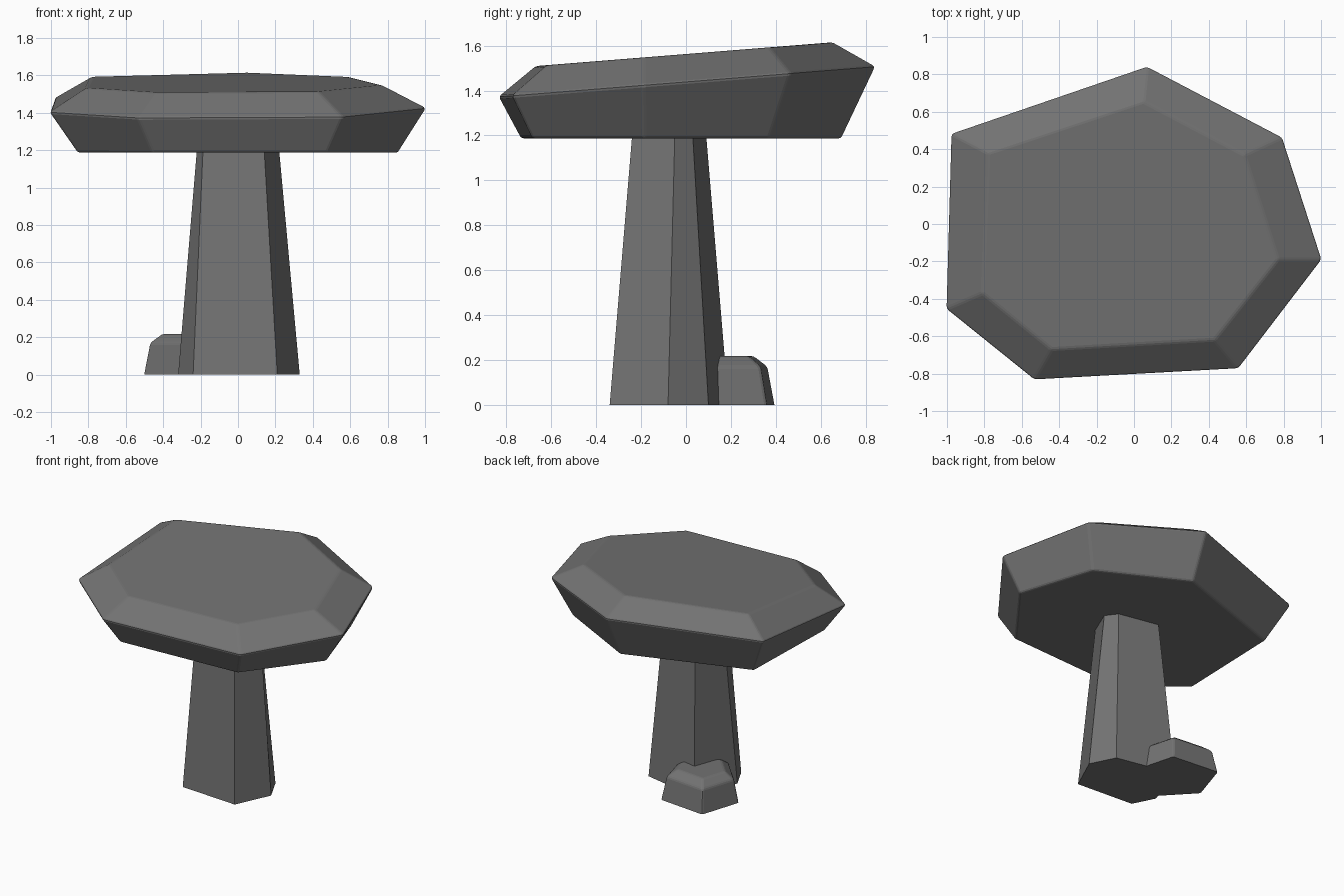
import bpy, bmesh

if "Cube" in bpy.data.objects:
    bpy.data.objects.remove(bpy.data.objects["Cube"])

stone = bpy.data.materials.new("dark_grey_stone")
stone.diffuse_color = (0.17, 0.17, 0.17, 1)
stone.use_nodes = True
stone.node_tree.nodes["Principled BSDF"].inputs["Base Color"].default_value = stone.diffuse_color


def loft(name, rings, bevel=0.0):
    """Closed faceted solid through rings of equal point count (listed bottom up)."""
    bm = bmesh.new()
    loops = [[bm.verts.new(p) for p in ring] for ring in rings]
    n = len(loops[0])
    bm.faces.new(loops[0])
    bm.faces.new(loops[-1])
    for a, b in zip(loops, loops[1:]):
        for i in range(n):
            j = (i + 1) % n
            bm.faces.new((a[i], a[j], b[j], b[i]))
    bmesh.ops.recalc_face_normals(bm, faces=bm.faces[:])
    if bevel:
        # soften every edge except those lying on the ground
        edges = [e for e in bm.edges if max(v.co.z for v in e.verts) > 0.01]
        bmesh.ops.bevel(bm, geom=edges, offset=bevel, offset_type='OFFSET',
                        segments=2, profile=0.5, affect='EDGES', clamp_overlap=True)
    mesh = bpy.data.meshes.new(name)
    bm.to_mesh(mesh)
    bm.free()
    mesh.materials.append(stone)
    ob = bpy.data.objects.new(name, mesh)
    bpy.context.collection.objects.link(ob)
    return ob


# Tilted seven-sided cap: flat underside, wide rim, sloping top
rim = [(-0.98, 0.485), (0.07, 0.845), (0.795, 0.465), (1.007, -0.19),
       (0.56, -0.775), (-0.535, -0.835), (-1.007, -0.455)]
crown = [(-0.78, 0.38), (0.05, 0.655), (0.59, 0.37), (0.77, -0.19),
         (0.43, -0.62), (-0.44, -0.67), (-0.81, -0.37)]
loft("cap", [
    [(x * 0.85, y * 0.85 - 0.025, 1.187) for x, y in rim],
    [(x, y, 1.44 + 0.08 * y) for x, y in rim],
    [(x, y, 1.563 + 0.08 * y) for x, y in crown],
], 0.012)

# Tapered irregular six-sided stem
foot = [(-0.24, -0.31), (0.21, -0.34), (0.33, -0.08),
        (0.24, 0.10), (-0.20, 0.19), (-0.32, -0.15)]
neck = [(-0.187, -0.225), (0.14, -0.24), (0.22, -0.05),
        (0.16, 0.03), (-0.14, 0.09), (-0.22, -0.12)]
loft("stem", [[(x, y, 0) for x, y in foot], [(x, y, 1.2) for x, y in neck]])

# Small rock leaning on the back left of the stem
base = [(-0.505, 0.10), (-0.29, -0.13), (0.03, 0.08), (-0.045, 0.36), (-0.41, 0.395)]
cx, cy = -0.25, 0.15
loft("rock", [[(cx + (x - cx) * s, cy + (y - cy) * s, z) for x, y in base]
              for s, z in ((1, 0), (0.87, 0.17), (0.62, 0.217))], 0.012)
